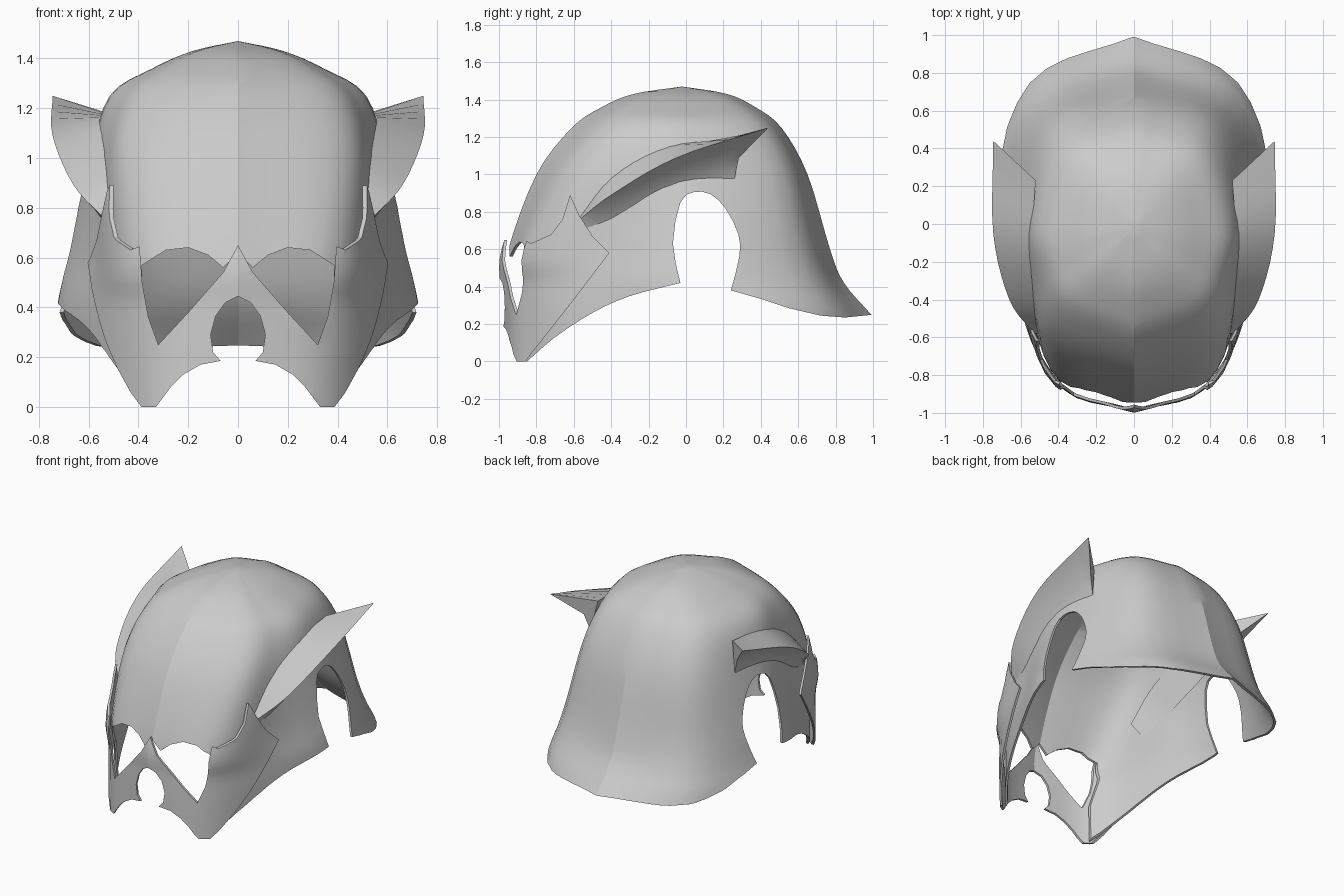
import bpy, bmesh
from mathutils import Vector

if "Cube" in bpy.data.objects:
    bpy.data.objects.remove(bpy.data.objects["Cube"])

steel = bpy.data.materials.new("grey_steel")
steel.use_nodes = True
steel.diffuse_color = (0.6, 0.6, 0.6, 1)
steel.node_tree.nodes["Principled BSDF"].inputs["Base Color"].default_value = steel.diffuse_color


def spline(points, steps):
    """Smooth curve through the points."""
    p = [Vector(q) for q in points]
    p = [2 * p[0] - p[1]] + p + [2 * p[-1] - p[-2]]
    out = []
    for a, b, c, d in zip(p, p[1:], p[2:], p[3:]):
        for s in range(steps):
            t = s / steps
            out.append(b + t / 2 * (c - a + t * (2 * a - 5 * b + 4 * c - d + t * (3 * b - a - 3 * c + d))))
    return out + [p[-2]]


def add_object(name, bm):
    mesh = bpy.data.meshes.new(name)
    bm.to_mesh(mesh)
    bm.free()
    obj = bpy.data.objects.new(name, mesh)
    bpy.context.collection.objects.link(obj)
    mesh.materials.append(steel)
    return obj


def smooth(obj, degrees):
    bpy.ops.object.select_all(action='DESELECT')
    obj.select_set(True)
    bpy.context.view_layer.objects.active = obj
    bpy.ops.object.shade_smooth_by_angle(angle=degrees * 0.01745)


def prism(name, outline, axis, start, end):
    """Cutter: an outline in (x,z) or (y,z) pushed along the other axis."""
    bm = bmesh.new()
    to3d = (lambda a, h, d: (d, a, h)) if axis == 'X' else (lambda a, h, d: (a, d, h))
    face = bm.faces.new([bm.verts.new(to3d(a, h, start)) for a, h in outline])
    moved = bmesh.ops.extrude_face_region(bm, geom=[face])["geom"]
    bmesh.ops.translate(bm, verts=[v for v in moved if isinstance(v, bmesh.types.BMVert)],
                        vec=to3d(0, 0, end - start))
    bmesh.ops.recalc_face_normals(bm, faces=bm.faces)
    obj = add_object(name, bm)
    obj.hide_render = True
    return obj


def mirrored(half):
    """Close a right-hand outline, from top centre down, with its mirror image."""
    return half + [(-x, z) for x, z in reversed(half) if x > 0]


# Helmet surface: z, front y, brow corner, flank, side, rear corner, rear y
rings = [
    (-.1, -.95, (.34, -.86), (.58, -.45), (.79, .15), (.56, .84), 1.3),
    (.24, -.96, (.36, -.84), (.58, -.45), (.76, .15), (.55, .75), 1.0),
    (.42, -.96, (.37, -.83), (.57, -.45), (.73, .05), (.53, .66), .845),
    (.6, -.95, (.4, -.82), (.56, -.42), (.69, .05), (.5, .6), .77),
    (1.0, -.8, (.42, -.64), (.54, -.35), (.59, .05), (.43, .52), .65),
    (1.25, -.61, (.36, -.46), (.47, -.25), (.51, 0), (.36, .4), .51),
    (1.36, -.45, (.25, -.34), (.32, -.2), (.34, 0), (.25, .28), .37),
    (1.43, -.28, (.14, -.2), (.17, -.12), (.18, -.02), (.13, .15), .22),
]


def surface(offset=0):
    levels = [spline([(0, f, z)] + [(x, y, z) for x, y in mid] + [(0, b, z)], 5)
              for z, f, *mid, b in rings]
    levels.append([Vector((0, -.02, 1.47))] * len(levels[0]))
    columns = [spline(col, 4) for col in zip(*levels)]
    columns += [[Vector((-p.x, p.y, p.z)) for p in c] for c in columns[-2:0:-1]]
    bm = bmesh.new()
    grid = [[bm.verts.new(p) for p in c] for c in columns]
    for j, left in enumerate(grid):
        right = grid[(j + 1) % len(grid)]
        for i in range(len(left) - 1):
            bm.faces.new((left[i], right[i], right[i + 1], left[i + 1]))
    bmesh.ops.remove_doubles(bm, verts=bm.verts, dist=1e-4)
    bm.normal_update()
    for v, n in [(v, v.normal.copy()) for v in bm.verts]:
        v.co += n * offset
    return bm


def carve(obj, cuts):
    """Give the sheet thickness, then apply the cutters."""
    solid = obj.modifiers.new("thickness", 'SOLIDIFY')
    solid.thickness = 0.015
    solid.offset = -1
    for cutter, operation in cuts:
        mod = obj.modifiers.new("cut", 'BOOLEAN')
        mod.object, mod.operation, mod.solver = cutter, operation, 'EXACT'
    depsgraph = bpy.context.evaluated_depsgraph_get()
    mesh = bpy.data.meshes.new_from_object(obj.evaluated_get(depsgraph))
    obj.modifiers.clear()
    obj.data = mesh
    mesh.materials.clear()
    mesh.materials.append(steel)
    for cutter, _ in cuts:
        bpy.data.objects.remove(cutter)
    smooth(obj, 24)


# Main shell with cheek edge, ear arch and flared neck guard
lower_edge = [(-1.4, -.5), (-1.4, 0), (-.85, 0)]
lower_edge += [tuple(p) for p in spline([(-.85, 0), (-.7, .13), (-.5, .26), (-.3, .35), (-.03, .42)], 3)][1:]
lower_edge += [tuple(p) for p in spline([(-.03, .42), (-.07, .63), (-.03, .85), (.04, .905), (.13, .895),
                                         (.21, .82), (.28, .68), (.285, .56), (.24, .38)], 2)][1:]
lower_edge += [(.4, .335), (.55, .285), (.72, .245), (.85, .235), (1.0, .25), (1.5, .25), (1.5, -.5)]
face_opening = mirrored([(0, .62), (.06, .56), (.12, .61), (.2, .64), (.29, .63), (.385, .57),
                         (.385, .45), (.34, .25), (.345, 0), (.345, -.5)])
carve(add_object("helmet_shell", surface()), [
    (prism("lower_cutter", lower_edge, 'X', -2, 2), 'DIFFERENCE'),
    (prism("face_cutter", face_opening, 'Y', -1.4, -.5), 'DIFFERENCE')])

# Face mask laid over the shell, with open eyes and nose arch
mask_side = [(-1.3, 0), (-.86, 0), (-.6, .33), (-.41, .58), (-.5, .67), (-.57, .78), (-.62, .89),
             (-.66, .76), (-.72, .68), (-.83, .63), (-.9, .68), (-1.3, .68)]
eyes = mirrored([(0, .65), (.06, .54), (.2, .38), (.32, .25), (.36, .36), (.385, .5), (.395, .64), (.395, 1.2)])
mouth = mirrored([(0, .445), (.05, .42), (.09, .365), (.11, .29), (.1, .22), (.07, .185), (.15, .17),
                  (.22, .13), (.27, .08), (.33, 0), (.33, -.5)])
carve(add_object("face_mask", surface(0.035)), [
    (prism("mask_outline", mask_side, 'X', -2, 2), 'INTERSECT'),
    (prism("eye_cutter", eyes, 'Y', -1.4, -.5), 'DIFFERENCE'),
    (prism("mouth_cutter", mouth, 'Y', -1.4, -.5), 'DIFFERENCE')])

# Swept wings above the ears
top = spline([(.46, -.58, .78), (.5, -.4, 1.0), (.54, -.1, 1.15), (.52, .23, 1.18)], 5)
rim = spline([(.53, -.58, .75), (.66, -.4, .89), (.745, -.05, 1.09), (.745, .44, 1.25)], 5)
base = spline([(.51, -.52, .68), (.56, -.3, .79), (.58, 0, .92), (.56, .26, .98)], 5)
for side, label in ((1, "left_wing"), (-1, "right_wing")):
    bm = bmesh.new()
    sections = []
    for i, (a, b, c) in enumerate(zip(top, rim, base)):
        t = i / (len(top) - 1)
        hollow = b * .4 + c * .6 - Vector((.04, .05, 0)) * t
        sections.append([bm.verts.new((p.x * side, p.y, p.z)) for p in (a, b, hollow, c)])
    for s, r in zip(sections, sections[1:]):
        for k in range(4):
            bm.faces.new((s[k], s[(k + 1) % 4], r[(k + 1) % 4], r[k]))
    bm.faces.new(sections[0])
    bm.faces.new(sections[-1])
    bmesh.ops.recalc_face_normals(bm, faces=bm.faces)
    smooth(add_object(label, bm), 35)
